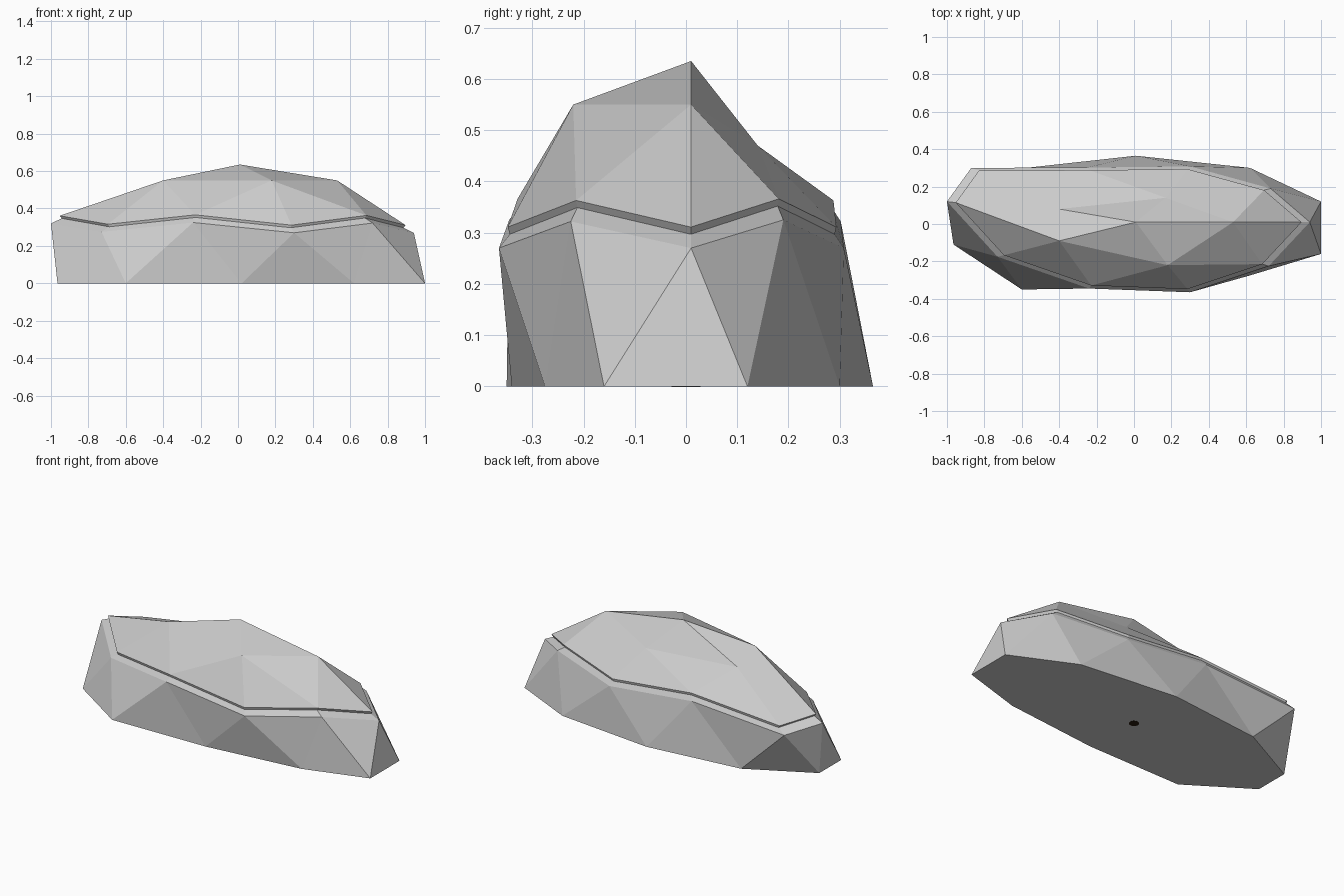
import bpy, bmesh

if "Cube" in bpy.data.objects:
    bpy.data.objects.remove(bpy.data.objects["Cube"])

# Rings of the faceted boulder, counter-clockwise from +x
base = [(1, .12), (.62, .30), (.01, .365), (-.58, .30), (-.965, .10),
        (-.965, -.11), (-.60, -.35), (.02, -.34), (.62, -.275), (1, -.16)]
rim = [(.94, .01, .27), (.73, .19, .325), (.30, .308, .27), (-.25, .302, .322),
       (-.87, .30, .28), (-1, .12, .32), (-.73, -.175, .275), (-.24, -.345, .325),
       (.30, -.365, .27), (.72, -.225, .322)]
crown = [(.53, .01, .55), (.17, .14, .47), (-.40, .08, .485),
         (-.40, -.09, .55), (.18, -.22, .55)]
peak = (.01, .01, .635)

bm = bmesh.new()


def ring(points):
    return [bm.verts.new(p) for p in points]


b = ring([(x, y, 0) for x, y in base])
r = ring(rim)
# Ledge and overhanging lip running around the stone
ledge = ring([(x * .942, y * .942, z + .027) for x, y, z in rim])
lip = ring([(x * .953, y * .953, z + .041) for x, y, z in rim])
c = ring(crown)
top = bm.verts.new(peak)

bm.faces.new(b[::-1])
for i in range(10):
    j = (i + 1) % 10
    bm.faces.new((b[i], b[j], r[j]))
    bm.faces.new((b[i], r[j], r[i]))
    for lo, hi in ((r, ledge), (ledge, lip)):
        bm.faces.new((lo[i], lo[j], hi[j], hi[i]))

# Upper facets and cap
for i in range(5):
    j = (i + 1) % 5
    bm.faces.new((lip[2 * i], lip[2 * i + 1], c[i]))
    bm.faces.new((lip[2 * i + 1], lip[2 * j], c[j]))
    bm.faces.new((lip[2 * i + 1], c[j], c[i]))
    bm.faces.new((c[i], c[j], top))
bmesh.ops.recalc_face_normals(bm, faces=bm.faces)

me = bpy.data.meshes.new("boulder")
bm.to_mesh(me)
bm.free()
bpy.context.collection.objects.link(bpy.data.objects.new("boulder", me))

# Small dark spot in the middle of the underside
bpy.ops.mesh.primitive_cylinder_add(vertices=16, radius=.028, depth=.004, location=(0, 0, .001))
spot = bpy.context.object
spot.name = "underside_spot"
mat = bpy.data.materials.new("dark_brown")
mat.diffuse_color = (.02, .01, .004, 1)
mat.use_nodes = True
mat.node_tree.nodes["Principled BSDF"].inputs["Base Color"].default_value = mat.diffuse_color
spot.data.materials.append(mat)
